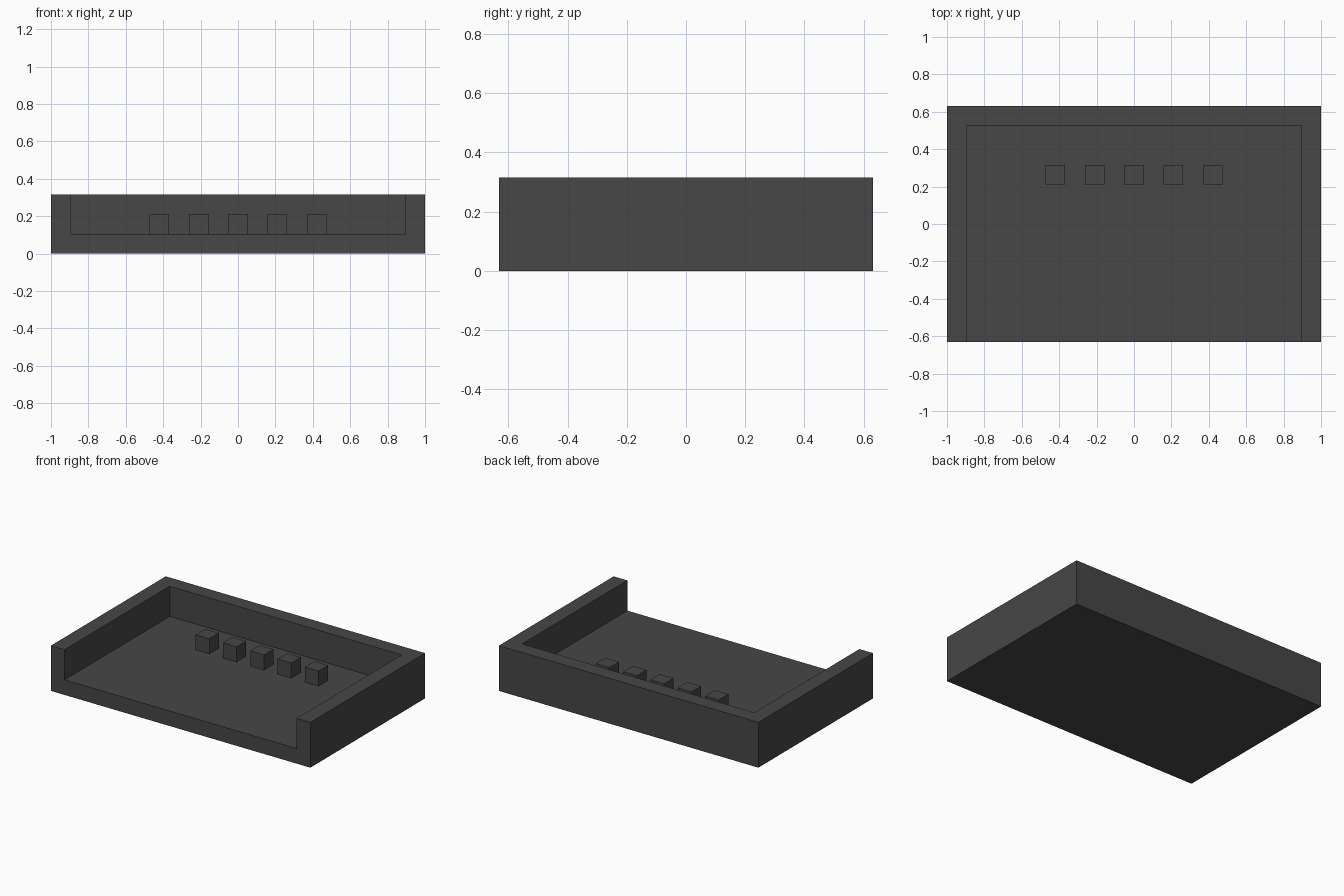
import bpy

default = bpy.data.objects.get("Cube")
if default:
    bpy.data.objects.remove(default, do_unlink=True)

U = 2 / 19                        # wall thickness, also the block size
W, D, H = 19 * U, 12 * U, 3 * U   # overall size

grey = bpy.data.materials.new("dark_grey")
grey.use_nodes = True
colour = (0.063, 0.063, 0.063, 1)
grey.diffuse_color = colour
grey.node_tree.nodes["Principled BSDF"].inputs["Base Color"].default_value = colour


def box(name, lo, hi):
    """Axis-aligned box between two corners."""
    centre = [(a + b) / 2 for a, b in zip(lo, hi)]
    bpy.ops.mesh.primitive_cube_add(size=1, location=centre)
    ob = bpy.context.object
    ob.name = name
    ob.scale = [b - a for a, b in zip(lo, hi)]
    bpy.ops.object.transform_apply(location=False, rotation=False, scale=True)
    ob.data.materials.append(grey)
    return ob


# Tray: solid block hollowed out, open at the top and front
tray = box("tray", (-W / 2, -D / 2, 0), (W / 2, D / 2, H))
cutter = box("tray_cutter", (-W / 2 + U, -D / 2 - U, U), (W / 2 - U, D / 2 - U, H + U))
cutter.hide_render = True
cut = tray.modifiers.new("hollow", "BOOLEAN")
cut.operation = "DIFFERENCE"
cut.solver = "EXACT"
cut.object = cutter
bpy.context.view_layer.objects.active = tray
bpy.ops.object.modifier_apply(modifier=cut.name)
bpy.data.objects.remove(cutter, do_unlink=True)

# Row of small blocks on the tray floor
for i in range(5):
    x = (i - 2) * 2 * U
    box(f"block_{i + 1}", (x - U / 2, 2 * U, U), (x + U / 2, 3 * U, 2 * U))
